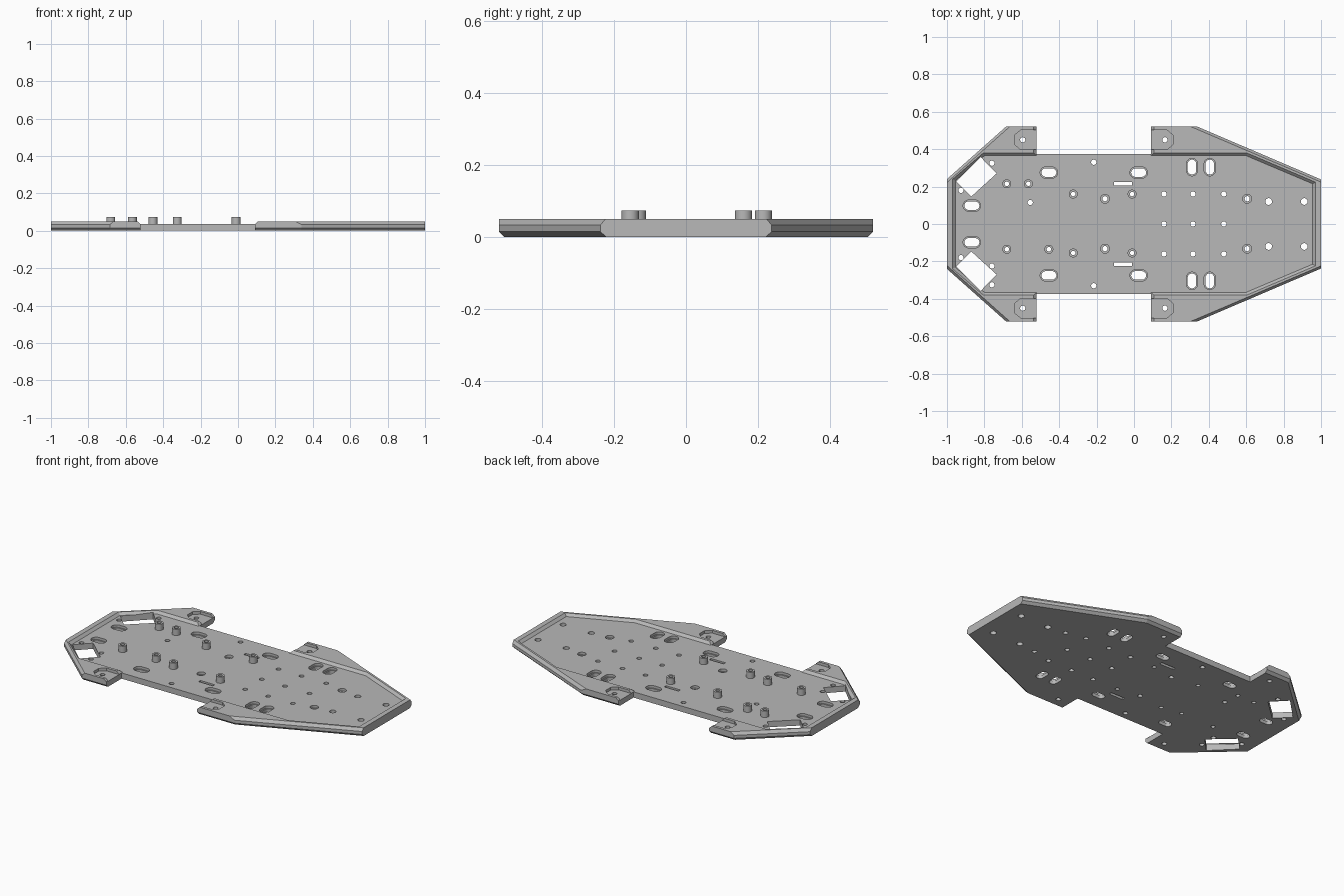
import bpy, bmesh, math
from mathutils import Vector

cube = bpy.data.objects.get("Cube")
if cube:
    bpy.data.objects.remove(cube, do_unlink=True)

grey = bpy.data.materials.new("plain grey")
grey.use_nodes = True
grey.diffuse_color = (0.48, 0.48, 0.48, 1)
grey.node_tree.nodes["Principled BSDF"].inputs["Base Color"].default_value = grey.diffuse_color

FLOOR, TOP, ABOVE = 0.035, 0.05, 0.07


def loft(bm, sections):
    """Closed solid through (z, outline) sections with equal point counts."""
    rings = [[bm.verts.new((x, y, z)) for x, y in pts] for z, pts in sections]
    n = len(rings[0])
    bm.faces.new(rings[0][::-1])
    bm.faces.new(rings[-1])
    for a, b in zip(rings, rings[1:]):
        for i in range(n):
            j = (i + 1) % n
            bm.faces.new((a[i], a[j], b[j], b[i]))


def finish(name, bm):
    bmesh.ops.recalc_face_normals(bm, faces=bm.faces)
    mesh = bpy.data.meshes.new(name)
    bm.to_mesh(mesh)
    bm.free()
    obj = bpy.data.objects.new(name, mesh)
    bpy.context.collection.objects.link(obj)
    mesh.materials.append(grey)
    return obj


def solid(name, *sections):
    bm = bmesh.new()
    loft(bm, sections)
    return finish(name, bm)


def cut(target, cutter):
    cutter.hide_render = True
    mod = target.modifiers.new("cut", "BOOLEAN")
    mod.operation, mod.solver, mod.object = "DIFFERENCE", "EXACT", cutter
    bpy.context.view_layer.objects.active = target
    bpy.ops.object.modifier_apply(modifier=mod.name)
    bpy.data.objects.remove(cutter, do_unlink=True)


def mirrored(half):
    """Outline from its upper half, listed from +x to -x."""
    return half + [(x, -y) for x, y in reversed(half)]


def box(x0, x1, y0, y1):
    return [(x0, y0), (x1, y0), (x1, y1), (x0, y1)]


def slot(cx, cy, half_len, r, vertical=False, n=20):
    """Rounded slot outline; a circle when half_len equals r."""
    pts = []
    for i in range(n):
        a = 2 * math.pi * (i + 0.5) / n
        dx = r * math.cos(a) + math.copysign(half_len - r, math.cos(a))
        dy = r * math.sin(a)
        pts.append((cx - dy, cy + dx) if vertical else (cx + dx, cy + dy))
    return pts


def circle(cx, cy, r):
    return slot(cx, cy, r, r)


# Main plate with sloped outer edges
def outline(y_front, x_front, y_tab, x_rear, y_rear):
    return mirrored([(1, y_front), (x_front, y_tab), (x_rear, y_tab), (-1, y_rear)])


wide = outline(0.238, 0.34, 0.52, -0.685, 0.24)
plate = solid("chassis_plate",
              (0, outline(0.222, 0.335, 0.505, -0.683, 0.22)),
              (0.015, wide), (0.033, wide),
              (TOP, outline(0.224, 0.305, 0.52, -0.665, 0.222)))

# Sunken floor with a sloped inner rim
def recess(grow):
    g = grow
    return mirrored([(0.955 + g, 0.215 + g * 0.6), (0.60 + g * 0.2, 0.365 + g),
                     (-0.80 - g * 0.4, 0.365 + g), (-0.955 - g, 0.232 + g * 0.5)])


cut(plate, solid("recess_cutter", (FLOOR, recess(0)), (ABOVE, recess(0.035))))

# Low middle section between the tabs
cut(plate, solid("saddle_cutter", (FLOOR, box(-0.52, 0.09, -0.7, 0.7)),
                 (ABOVE, box(-0.56, 0.13, -0.7, 0.7))))

# Side notches and pockets around the tab holes
for s in (1, -1):
    lo, hi = sorted((0.375 * s, 0.7 * s))
    cut(plate, solid("notch_cutter", (-0.1, box(-0.52, 0.09, lo, hi)),
                     (0.1, box(-0.52, 0.09, lo, hi))))
    for edge, d in ((0.09, 1), (-0.52, -1)):
        pocket = [(edge + d * u, s * v) for u, v in
                  ((-0.03, 0.397), (0.085, 0.397), (0.118, 0.425),
                   (0.118, 0.475), (0.085, 0.503), (-0.03, 0.503))]
        cut(plate, solid("pocket_cutter", (FLOOR - 0.002, pocket), (ABOVE, pocket)))

# Hole positions
standoffs = [(-0.68, 0.215), (-0.565, 0.215), (-0.325, 0.16), (-0.01, 0.16),
             (-0.68, -0.135), (-0.455, -0.135), (-0.325, -0.155), (-0.01, -0.155)]
bored = [(x, y) for x in (-0.155, 0.605) for y in (0.135, -0.132)]
small = [(x, y) for x in (0.16, 0.315, 0.48) for y in (-0.16, 0, 0.16)]
small += [(x, s * y) for s in (1, -1) for x, y in
          ((-0.215, 0.33), (-0.76, 0.325), (-0.925, 0.18), (-0.595, 0.45), (0.165, 0.45))]
small += [(-0.76, -0.225), (-0.555, 0.115)]
large = [(x, y) for x in (0.72, 0.91) for y in (0.12, -0.12)]

# Stepped and plain holes through the floor
bm = bmesh.new()


def through(pts):
    loft(bm, ((-0.05, pts), (0.1, pts)))


def stepped(inner, outer, step=0.02):
    loft(bm, ((-0.05, inner), (step, inner), (step, outer), (0.1, outer)))


for x, y in standoffs:
    through(circle(x, y, 0.012))
for x, y in small:
    through(circle(x, y, 0.014))
for x, y in large:
    through(circle(x, y, 0.018))
for x, y in bored:
    stepped(circle(x, y, 0.014), circle(x, y, 0.024))

for s in (1, -1):
    for x, y in ((-0.455, 0.275), (0.025, 0.275), (-0.867, 0.098)):
        stepped(slot(x, s * y, 0.04, 0.023), slot(x, s * y, 0.047, 0.03))
    for x in (0.31, 0.405):
        stepped(slot(x, s * 0.304, 0.04, 0.023, True), slot(x, s * 0.304, 0.047, 0.03, True))
    through(box(-0.107, -0.011, s * 0.216 - 0.009, s * 0.216 + 0.009))
cut(plate, finish("hole_cutter", bm))

# Slanted rectangular windows at the rear corners
for s in (1, -1):
    window = [(x, s * y) for x, y in
              ((-0.95, 0.228), (-0.82, 0.358), (-0.735, 0.27), (-0.87, 0.147))]
    cut(plate, solid("window_cutter", (-0.05, window), (0.1, window)))

# Tubular standoffs
for i, (x, y) in enumerate(standoffs):
    bm = bmesh.new()
    rings = [[bm.verts.new((px, py, z)) for px, py in circle(x, y, r)]
             for r, z in ((0.024, FLOOR - 0.005), (0.024, 0.073),
                          (0.012, 0.073), (0.012, FLOOR - 0.005))]
    for a, b in zip(rings, rings[1:] + rings[:1]):
        for k in range(len(a)):
            j = (k + 1) % len(a)
            bm.faces.new((a[k], a[j], b[j], b[k]))
    post = finish(f"standoff_{i + 1}", bm)
    bpy.ops.object.select_all(action="DESELECT")
    post.select_set(True)
    bpy.context.view_layer.objects.active = post
    bpy.ops.object.shade_smooth_by_angle(angle=math.radians(35))
